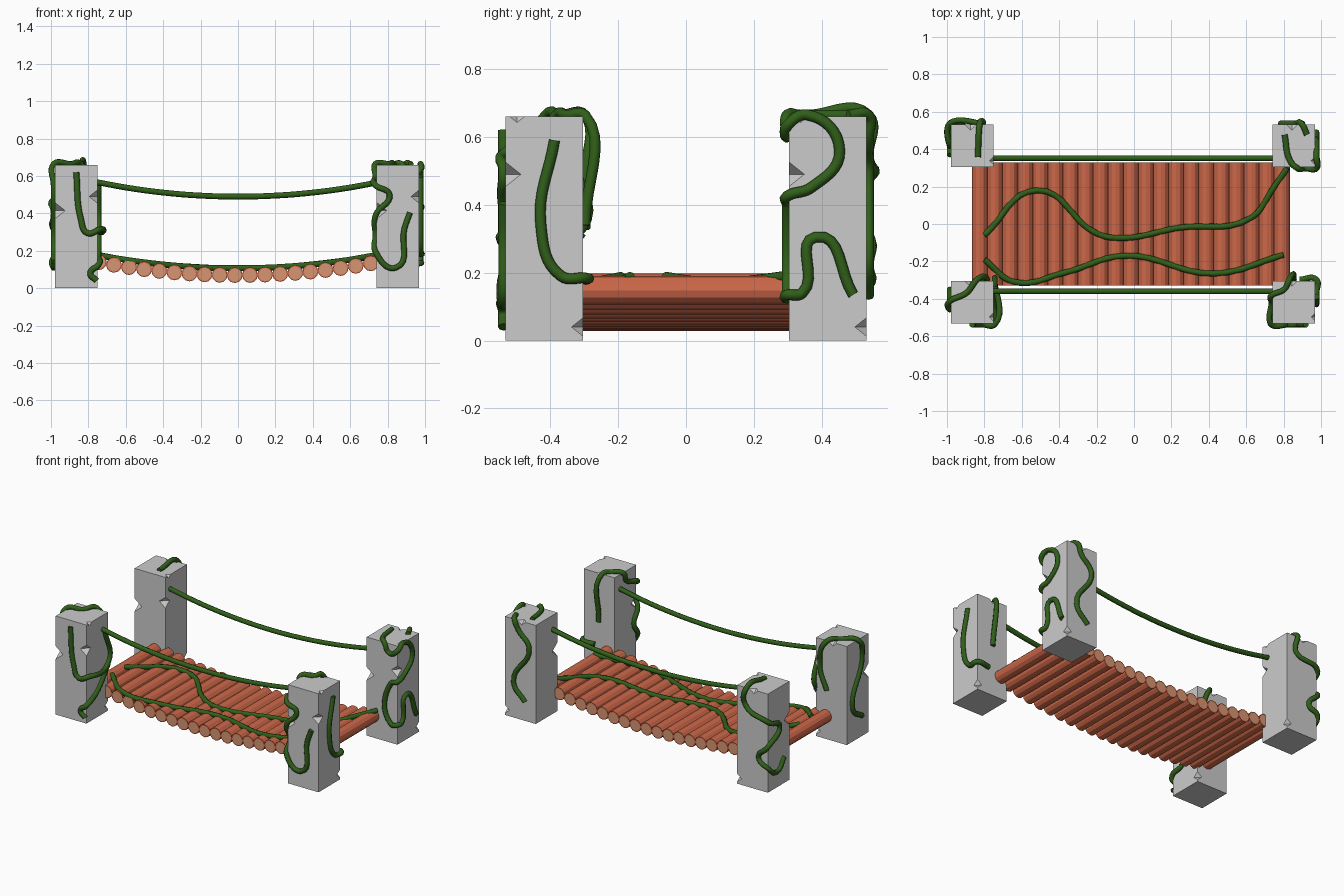
import bpy, bmesh, math
from mathutils import Matrix, Vector

if "Cube" in bpy.data.objects:
    bpy.data.objects.remove(bpy.data.objects["Cube"])

def material(name, rgb):
    m = bpy.data.materials.new(name)
    m.diffuse_color = (*rgb, 1)
    m.use_nodes = True
    m.node_tree.nodes["Principled BSDF"].inputs["Base Color"].default_value = m.diffuse_color
    return m

BARK = material("bark", (0.60, 0.135, 0.065))
CUT = material("cut_wood", (0.68, 0.30, 0.17))
GREEN = material("vine_green", (0.03, 0.115, 0.01))

def add(name, data, loc=(0, 0, 0)):
    ob = bpy.data.objects.new(name, data)
    ob.location = loc
    bpy.context.collection.objects.link(ob)
    return ob

def mesh_from(name, bm):
    me = bpy.data.meshes.new(name)
    bm.to_mesh(me)
    bm.free()
    return me

def vine(name, pts, r=0.016):
    cu = bpy.data.curves.new(name, 'CURVE')
    cu.dimensions = '3D'
    cu.bevel_depth = r
    cu.bevel_resolution = 2
    cu.resolution_u = 8
    cu.use_fill_caps = True
    sp = cu.splines.new('BEZIER')
    sp.bezier_points.add(len(pts) - 1)
    for bp, p in zip(sp.bezier_points, pts):
        bp.co = p
        bp.handle_left_type = bp.handle_right_type = 'AUTO'
    cu.materials.append(GREEN)
    return add(name, cu)

# Stone pillar: one block with chipped edges, shared by the four corners
H, W = 0.66, 0.114
bm = bmesh.new()
bmesh.ops.create_cube(bm, size=1, matrix=Matrix.Translation((0, 0, H / 2)) @ Matrix.Diagonal((2 * W, 2 * W, H, 1)))
block = add("pillar_block", mesh_from("pillar", bm))
bm = bmesh.new()
for x, y, z, r in [(W, -W, .49, .045), (W, W, .04, .034), (-W, -W, .415, .055),
                   (-.01, W, H, .03), (W, -.08, H, .022)]:
    bmesh.ops.create_uvsphere(bm, u_segments=4, v_segments=2, radius=1,
                              matrix=Matrix.Translation((x, y, z)) @ Matrix.Diagonal((r, r, r * .8, 1)))
cutter = add("chip_cutter", mesh_from("chips", bm))
cutter.hide_render = True
mod = block.modifiers.new("chips", 'BOOLEAN')
mod.operation, mod.object, mod.solver = 'DIFFERENCE', cutter, 'EXACT'
dg = bpy.context.evaluated_depsgraph_get()
stone = bpy.data.meshes.new_from_object(block.evaluated_get(dg))
bpy.data.objects.remove(block)
bpy.data.objects.remove(cutter)

PILLARS = {"front_left": (-.865, -.4175), "front_right": (.855, -.4175),
           "back_left": (-.865, .4175), "back_right": (.855, .4175)}
for n, (x, y) in PILLARS.items():
    add(n + "_pillar", stone, (x, y, 0))

# Vines creeping on the pillars: (face, offset along face, height),
# with a corner point added wherever the vine turns onto another face
D = W + 0.006
AXIS = {'L': 0, 'R': 0, 'F': 1, 'B': 1, 'T': 2}

def on_face(f, u, v):
    return Vector({'F': (u, -D, v), 'B': (u, D, v), 'L': (-D, u, v),
                   'R': (D, u, v), 'T': (u, v, H + .004)}[f])

def creeper(name, pillar, steps):
    pts, last = [], None
    for f, u, v in steps:
        p = on_face(f, u, v)
        if last and last != f:
            c = (pts[-1] + p) / 2
            c[AXIS[last]] = pts[-1][AXIS[last]]
            c[AXIS[f]] = p[AXIS[f]]
            pts.append(c)
        pts.append(p)
        last = f
    vine(name, [p + Vector((*PILLARS[pillar], 0)) for p in pts])

creeper("front_left_creeper_a", "front_left",
        [('F', 0, .62), ('F', .025, .37), ('F', .06, .295), ('R', .11, .33), ('R', .07, .56)])
creeper("front_left_creeper_b", "front_left",
        [('R', .11, .32), ('R', -.02, .17), ('F', .075, .08), ('F', .11, .04)])
creeper("front_left_creeper_c", "front_left",
        [('B', .03, .33), ('B', .08, .48), ('T', -.03, .05), ('L', -.04, .55),
         ('L', .06, .22), ('L', -.04, .14)])
creeper("front_right_creeper_a", "front_right",
        [('R', .03, .59), ('R', -.01, .34), ('R', .05, .19), ('B', .03, .18)])
creeper("front_right_creeper_b", "front_right",
        [('B', 0, .34), ('T', -.05, .07), ('L', 0, .60), ('F', -.045, .50), ('L', -.08, .28),
         ('F', -.01, .11), ('F', .035, .32), ('F', .065, .405)])
creeper("back_right_creeper_a", "back_right",
        [('T', -.05, .06), ('T', -.02, -.08), ('F', .06, .60), ('R', -.06, .665), ('R', .035, .56),
         ('R', -.05, .45), ('F', .07, .40), ('F', .07, .13), ('R', -.075, .14),
         ('R', -.035, .305), ('R', .075, .135)])
creeper("back_right_creeper_b", "back_right",
        [('T', .07, .06), ('B', .01, .60), ('B', -.07, .50), ('B', .045, .24), ('B', -.04, .13)])
creeper("back_left_creeper", "back_left",
        [('T', .03, -.06), ('B', .05, .55), ('L', 0, .40), ('B', -.05, .22),
         ('L', .02, .11), ('L', -.05, .18)])

# Deck of round logs on a sagging curve
def deck_z(x):
    return 0.07 + 0.125 * x * x

bm = bmesh.new()
bmesh.ops.create_cone(bm, segments=12, radius1=.042, radius2=.042, depth=.66, cap_ends=True,
                      matrix=Matrix.Rotation(math.pi / 2, 4, 'X'))
caps = [f for f in bm.faces if len(f.verts) == 12]
bmesh.ops.inset_individual(bm, faces=caps, thickness=.007)
for f in caps:
    f.material_index = 1
log = mesh_from("log", bm)
log.materials.append(BARK)
log.materials.append(CUT)
for i in range(21):
    x = -.825 + .0808 * i
    add(f"deck_log_{i + 1}", log, (x, 0, deck_z(x)))

# Rope handrails
for side, y in (("front", -.36), ("back", .352)):
    xs = [-.76 + .19 * i for i in range(9)]
    vine(side + "_rope_rail", [(x, y, .49 + .135 * x * x) for x in xs], .0155)

# Vines trailing over the deck, the first one reaching the back right pillar
TRAILS = [
    [(-.80, -.06), (-.52, .18), (-.20, -.05), (-.08, -.075), (.24, -.02), (.62, .03), (.75, .20), (.82, .30)],
    [(-.80, -.19), (-.64, -.31), (-.37, -.26), (-.05, -.17), (.43, -.265), (.80, -.165)],
]
for i, t in enumerate(TRAILS):
    vine(f"deck_vine_{i + 1}", [(x, y, deck_z(x) + .037) for x, y in t])
